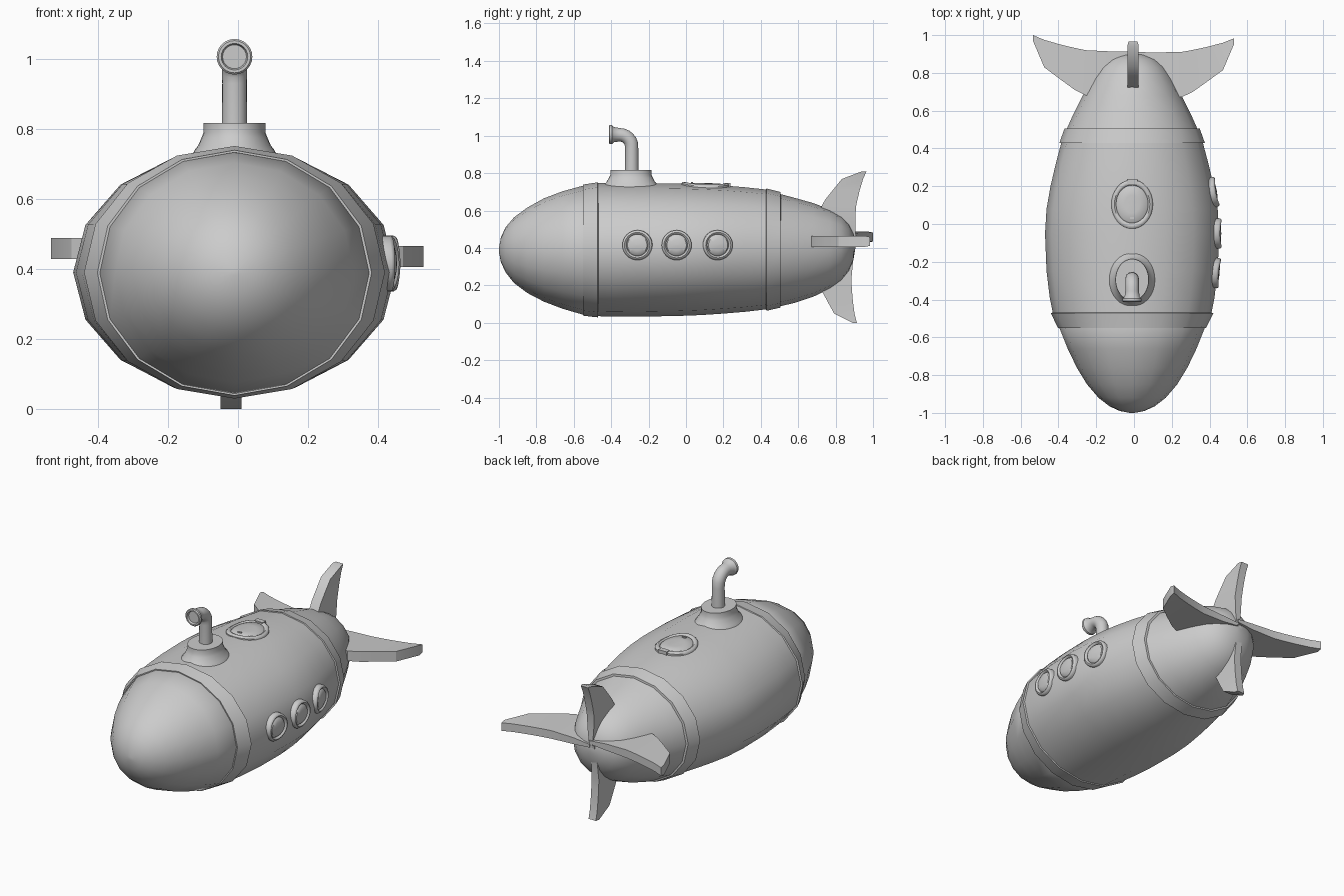
import bpy, bmesh, math
from mathutils import Matrix, Vector

if "Cube" in bpy.data.objects:
    bpy.data.objects.remove(bpy.data.objects["Cube"])

X0 = -0.01  # hull axis


def finish(name, bm, angle=35):
    bmesh.ops.recalc_face_normals(bm, faces=bm.faces)
    me = bpy.data.meshes.new(name)
    bm.to_mesh(me)
    bm.free()
    ob = bpy.data.objects.new(name, me)
    bpy.context.collection.objects.link(ob)
    bpy.ops.object.select_all(action='DESELECT')
    ob.select_set(True)
    bpy.context.view_layer.objects.active = ob
    bpy.ops.object.shade_smooth_by_angle(angle=math.radians(angle))
    return ob


def loft(name, rings, angle=35):
    """Skin a list of closed point rings and cap both ends."""
    bm = bmesh.new()
    vs = [[bm.verts.new(p) for p in r] for r in rings]
    n = len(vs[0])
    for a, b in zip(vs, vs[1:]):
        for i in range(n):
            j = (i + 1) % n
            bm.faces.new((a[i], a[j], b[j], b[i]))
    bm.faces.new(vs[0])
    bm.faces.new(vs[-1])
    return finish(name, bm, angle)


def lathe(name, profile, M, sy=1.0, bend=0.0, n=32):
    """Turned part; sy stretches it, bend wraps it over the hull."""
    rings = []
    for r, h in profile:
        ring = []
        for i in range(n):
            a = math.tau * i / n
            x, y = r * math.cos(a), r * math.sin(a) * sy
            ring.append(M @ Vector((x, y, h - bend * x * x)))
        rings.append(ring)
    return loft(name, rings, 40)


def hull_part(name, stations, n=16):
    rings = []
    for y, w, lo, hi in stations:
        c, h = (lo + hi) / 2, (hi - lo) / 2
        rings.append([(X0 + w * math.cos(math.tau * i / n), y,
                       c + h * math.sin(math.tau * i / n)) for i in range(n)])
    return loft(name, rings)


# Hull sections: y, half width, bottom, top
hull_part("nose", [
    (-1.0, .012, .38, .40), (-.99, .065, .325, .455), (-.965, .12, .27, .51),
    (-.92, .178, .213, .563), (-.85, .238, .16, .615), (-.76, .293, .113, .665),
    (-.66, .341, .075, .703), (-.55, .385, .043, .733), (-.53, .38, .05, .727)])
hull_part("front_band", [
    (-.548, .37, .06, .71), (-.55, .392, .038, .739),
    (-.51, .412, .033, .745), (-.472, .43, .029, .751), (-.465, .41, .045, .735)])
body = [(-.475, .419, .035, .746), (-.39, .436, .034, .746), (-.25, .453, .033, .746),
        (-.05, .461, .036, .744), (.08, .453, .041, .740), (.2, .432, .049, .734),
        (.32, .404, .059, .724), (.44, .372, .073, .711)]
hull_part("main_hull", body)
hull_part("rear_band", [
    (.425, .36, .09, .70), (.43, .385, .064, .718),
    (.505, .358, .081, .699), (.508, .33, .10, .68)])
hull_part("tail_cone", [
    (.49, .352, .085, .692), (.58, .312, .106, .668), (.68, .262, .139, .640),
    (.77, .215, .182, .605), (.83, .175, .225, .57), (.87, .13, .275, .53),
    (.895, .075, .335, .48), (.905, .015, .395, .425)])

# Portholes along the right side
prof = [(.08, -.03), (.08, .006), (.075, .013), (.068, .015), (.062, .011),
        (.058, .002), (.052, .009), (.03, .012), (.004, .013)]
for k, (y, w, slope) in enumerate([(-.26, .452, .09), (-.05, .461, 0), (.17, .438, -.17)]):
    M = (Matrix.Translation((X0 + w - .002, y, .415))
         @ Matrix.Rotation(-math.atan(slope), 4, 'Z')
         @ Matrix.Rotation(math.radians(90), 4, 'Y'))
    lathe(f"porthole_{k + 1}", prof, M, bend=1.7)

# Top hatch with hinge and handle
M = Matrix.Translation((X0, .105, .739)) @ Matrix.Rotation(-.03, 4, 'X')
lathe("hatch", [(.11, -.03), (.11, .003), (.104, .009), (.094, .010), (.088, .006),
                (.085, .001), (.08, .006), (.04, .008), (.004, .008)], M, 1.18, 1.2)


def box(name, loc, size):
    bm = bmesh.new()
    bmesh.ops.create_cube(bm, size=1, matrix=Matrix.Translation(loc) @ Matrix.Diagonal((*size, 1)))
    return finish(name, bm)


box("hatch_hinge", (X0, .222, .735), (.055, .03, .026))
box("hatch_handle", (X0, .032, .746), (.022, .01, .014))

# Conning tower
lathe("tower", [(.125, .72), (.112, .742), (.104, .752), (.094, .775), (.088, .79),
                (.088, .817), (.05, .817)], Matrix.Translation((X0, -.295, 0)), 1.25)

# Periscope: swept tube, flared mouth with recessed lens
path = [(-.29, .79, .036), (-.29, .93, .035)]
for i in range(1, 7):
    a = math.radians(15 * i)
    path.append((-.355 + .065 * math.cos(a), .94 + .065 * math.sin(a), .036))
path += [(-.385, 1.006, .04), (-.395, 1.006, .05), (-.408, 1.006, .051),
         (-.413, 1.006, .046), (-.413, 1.006, .038), (-.402, 1.006, .034), (-.402, 1.006, .004)]
rings = []
for i, (y, z, r) in enumerate(path):
    t = math.radians(min(max(15 * (i - 1), 0), 90))
    rings.append([(X0 + r * math.cos(a), y + r * math.sin(a) * math.cos(t),
                   z + r * math.sin(a) * math.sin(t))
                  for a in (math.tau * k / 24 for k in range(24))])
loft("periscope", rings, 40)

# Tail fins: span fraction, leading offset, trailing offset, half thickness
SECTIONS = [(0, -.16, .003, .012), (.2, -.20, .003, .024), (.47, -.23, .01, .03),
            (.58, -.20, .022, .03), (.72, -.145, .04, .03), (.88, -.08, .065, .03),
            (.99, .06, .09, .03)]


def fin(name, origin, span, side, ys=1.0, shear=0.0):
    normal = Vector((0, 1, 0)).cross(side)
    o = Vector(origin)
    rings = []
    for s, lead, trail, t in SECTIONS:
        p = o + side * (span * s / .99)
        fy = lambda v: Vector((0, v * ys + shear * s, 0))
        rings.append([p + fy(lead) + normal * t, p + fy(trail) + normal * t * .8,
                      p + fy(trail) - normal * t * .8, p + fy(lead) - normal * t])
    return loft(name, rings, 30)


fin("fin_right", (0, .908, .435), .53, Vector((1, 0, 0)), 1.0, -.015)
fin("fin_left", (0, .91, .458), .535, Vector((-1, 0, 0)))
fin("fin_top", (-.005, .905, .44), .37, Vector((0, 0, 1)), .78, -.01)
fin("fin_bottom", (-.02, .905, .44), .44, Vector((0, 0, -1)), .75, -.06)
